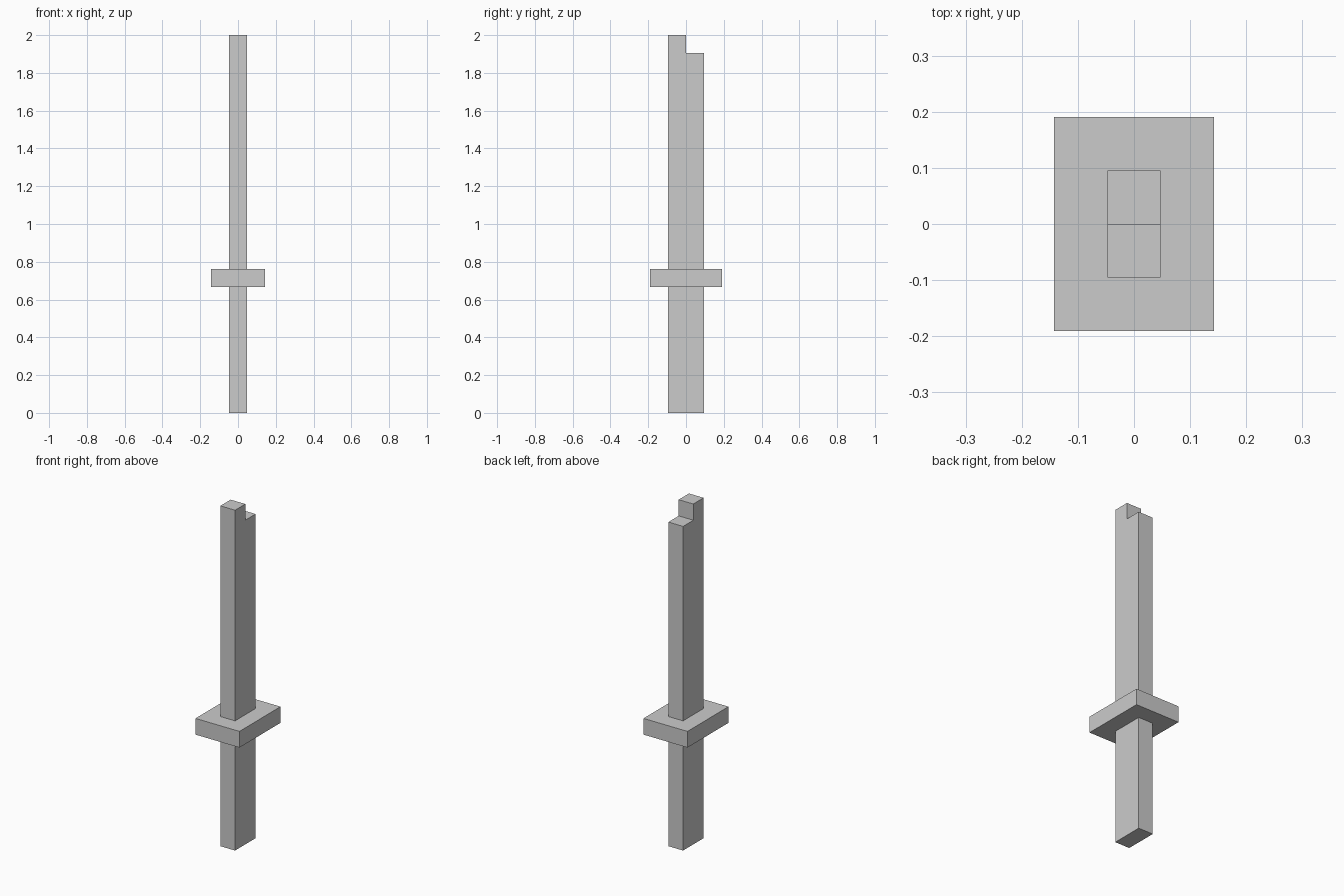
import bpy, bmesh

if "Cube" in bpy.data.objects:
    bpy.data.objects.remove(bpy.data.objects["Cube"])

U = 2 / 21  # one block unit: the model is 21 units tall


def extrude_profile(name, profile, half_width):
    """Extrude a (y, z) outline, in block units, symmetrically along x."""
    bm = bmesh.new()
    face = bm.faces.new([bm.verts.new((-half_width * U, y * U, z * U)) for y, z in profile])
    ext = bmesh.ops.extrude_face_region(bm, geom=[face])
    verts = [g for g in ext["geom"] if isinstance(g, bmesh.types.BMVert)]
    bmesh.ops.translate(bm, verts=verts, vec=(2 * half_width * U, 0, 0))
    bmesh.ops.recalc_face_normals(bm, faces=bm.faces)
    mesh = bpy.data.meshes.new(name)
    bm.to_mesh(mesh)
    bm.free()
    obj = bpy.data.objects.new(name, mesh)
    bpy.context.collection.objects.link(obj)
    return obj


def rect(half_depth, z0, z1):
    return [(-half_depth, z0), (half_depth, z0), (half_depth, z1), (-half_depth, z1)]


# Grip below the guard
extrude_profile("grip", rect(1, 0, 7), 0.5)

# Wide flat guard
extrude_profile("guard", rect(2, 7, 8), 1.5)

# Blade with a stepped tip, higher at the front
extrude_profile("blade", [(-1, 8), (1, 8), (1, 20), (0, 20), (0, 21), (-1, 21)], 0.5)
